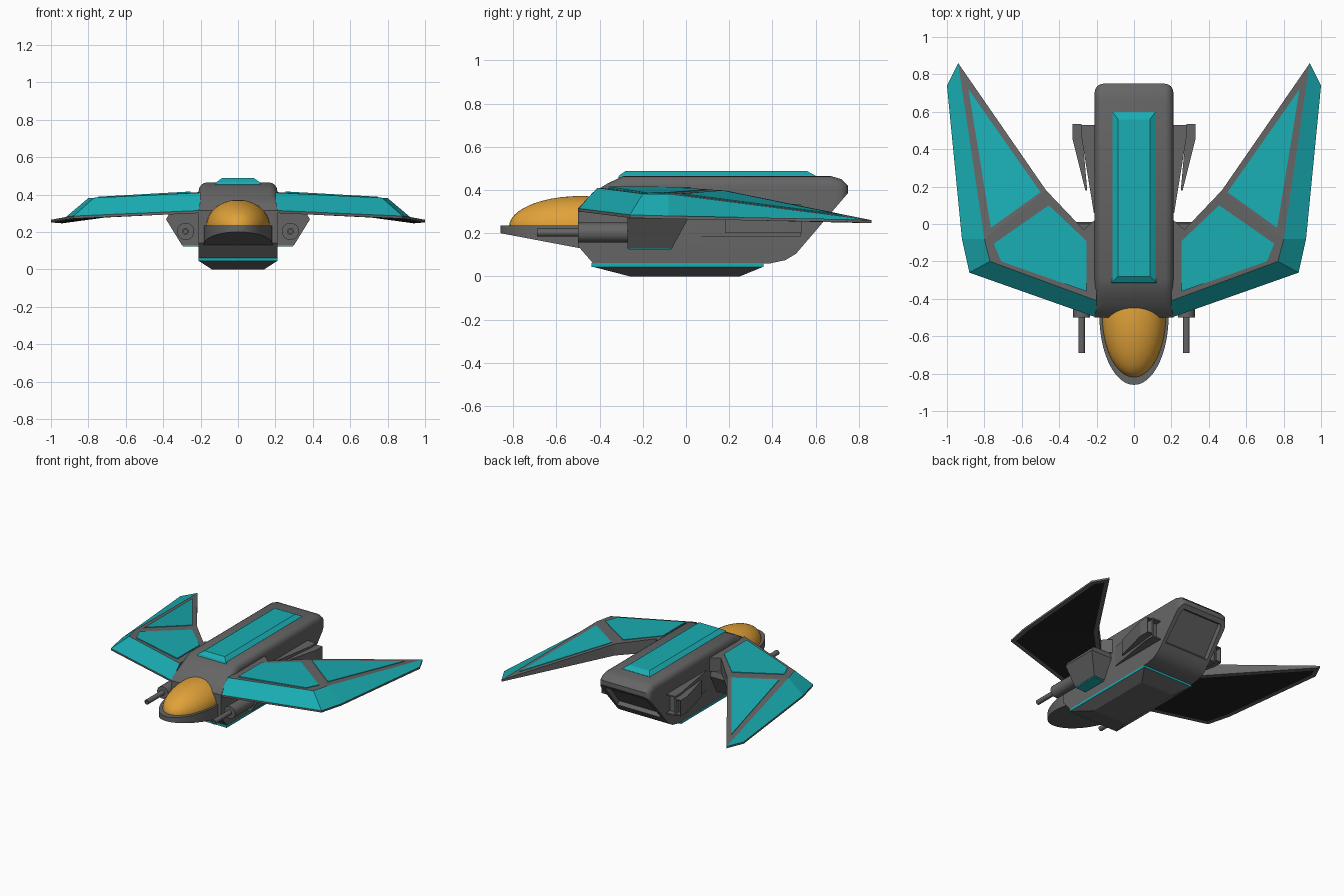
import bpy, bmesh, math
from mathutils import Vector, Matrix
from mathutils.geometry import normal as face_normal

if "Cube" in bpy.data.objects:
    bpy.data.objects.remove(bpy.data.objects["Cube"])


def material(name, color):
    m = bpy.data.materials.new(name)
    m.diffuse_color = (*color, 1)
    m.use_nodes = True
    m.node_tree.nodes["Principled BSDF"].inputs["Base Color"].default_value = m.diffuse_color
    return m


TEAL = material("teal", (0.01, 0.42, 0.45))
AMBER = material("amber", (0.75, 0.36, 0.04))
DARK = material("dark", (0.015, 0.015, 0.015))
GREY = material("grey", (0.13, 0.13, 0.13))


def finish(name, bm, mats=(GREY,), mirror=False, smooth=False):
    bmesh.ops.recalc_face_normals(bm, faces=bm.faces)
    me = bpy.data.meshes.new(name)
    bm.to_mesh(me)
    bm.free()
    ob = bpy.data.objects.new(name, me)
    bpy.context.collection.objects.link(ob)
    for m in mats:
        me.materials.append(m)
    if mirror:
        ob.modifiers.new("mirror", "MIRROR")
    if smooth:
        bpy.ops.object.select_all(action="DESELECT")
        ob.select_set(True)
        bpy.context.view_layer.objects.active = ob
        bpy.ops.object.shade_smooth_by_angle(angle=math.radians(35))
    return ob


def loft(loops):
    """Skin equal-length closed loops and cap both ends."""
    bm = bmesh.new()
    rows = [[bm.verts.new(p) for p in loop] for loop in loops]
    for a, b in zip(rows, rows[1:]):
        for i in range(len(a)):
            j = (i + 1) % len(a)
            bm.faces.new((a[i], a[j], b[j], b[i]))
    bm.faces.new(rows[0])
    bm.faces.new(rows[-1])
    bmesh.ops.recalc_face_normals(bm, faces=bm.faces)
    return bm


def rect(x, y0, y1, z, x0=None):
    x0 = -x if x0 is None else x0
    return [(x0, y0, z), (x, y0, z), (x, y1, z), (x0, y1, z)]


# hull: side profile, rounded upper edges, recessed sloping rear
side = [(-.5, .14), (-.5, .315), (-.43, .39), (-.36, .432), (-.29, .465), (.67, .465),
        (.72, .45), (.75, .42), (.75, .385), (.54, .14), (.51, .105), (.46, .075), (.39, .06), (-.43, .06)]
bm = loft([[(x, y, z) for y, z in side] for x in (-.21, .21)])
edges = [e for e in bm.edges if all(v.co.z > .38 for v in e.verts)
         and abs(e.verts[0].co.x - e.verts[1].co.x) < .01]
bmesh.ops.bevel(bm, geom=edges, offset=.045, segments=4, profile=.5, affect="EDGES")
bm.normal_update()
rear = max((f for f in bm.faces if f.normal.y > .5), key=lambda f: f.calc_area())
bmesh.ops.inset_individual(bm, faces=[rear], thickness=.035, depth=0)
bmesh.ops.inset_individual(bm, faces=[rear], thickness=.008, depth=-.03)
finish("hull", bm, smooth=True)

# raised spine panel and belly keel
finish("spine_panel", loft([rect(.12, -.315, .6, .455), rect(.115, -.31, .6, .467),
                            rect(.085, -.28, .56, .488)]), [TEAL])
finish("belly_stripe", loft([rect(.211, -.437, .36, .044), rect(.211, -.437, .36, .061)]), [TEAL])
finish("belly_keel", loft([rect(.14, -.26, .25, 0), rect(.21, -.435, .36, .045)]))

# nose tray: half ellipse with a sloping underside
arc = [(-.185 * math.cos(t), -.49 - .37 * math.sin(t))
       for t in (math.pi * i / 32 for i in range(33))]
tray = [[(x, y, .2 - .07 * (y + .86) / .37) for x, y in arc],
        [(x, y, .235) for x, y in arc]]
finish("nose_tray", loft(tray), smooth=True)

# canopy dome
bm = bmesh.new()
bmesh.ops.create_uvsphere(bm, u_segments=40, v_segments=24, radius=1,
                          matrix=Matrix.Translation((0, -.49, .23)) @ Matrix.Diagonal((.17, .33, .142, 1)))
bmesh.ops.bisect_plane(bm, geom=bm.verts[:] + bm.edges[:] + bm.faces[:],
                       plane_co=(0, 0, .225), plane_no=(0, 0, 1), clear_inner=True)
finish("canopy", bm, [AMBER], smooth=True)

# wings: 0-4 outer rim, 5-7 ridge, 8-10 trailing edge, 11-18 underside
outer = [(.2, -.5, .315), (.88, -.26, .285), (.92, -.08, .28), (1, .74, .265), (.94, .86, .26)]
ridge = [(.2, -.41, .41), (.77, -.2, .3825), (.8, -.08, .381)]
trail = [(.47, .18, .398), (.27, -.03, .41), (.2, .03, .413)]
under = [(x, y, z - .014) for x, y, z in outer] + [(x, y, .31) for x, y, z in trail]
pts = outer + ridge + trail + under
teal = [(0, 1, 6, 5), (1, 2, 7, 6), (2, 3, 4, 7)]
grey = [(7, 4, 8), (5, 6, 7, 8, 9, 10), (4, 8, 16, 15), (8, 9, 17, 16), (9, 10, 18, 17),
        (0, 5, 10, 18, 11)] + [(i, i + 1, i + 12, i + 11) for i in range(4)]
black = [(11, 12, 13, 16, 17, 18), (13, 14, 15, 16)]
bm = bmesh.new()
vs = [bm.verts.new(p) for p in pts]
for slot, group in enumerate((grey, teal, black)):
    for f in group:
        bm.faces.new([vs[i] for i in f]).material_index = slot
bmesh.ops.recalc_face_normals(bm, faces=bm.faces)
base = [f for f in bm.faces if f.material_index == 2]
for f in bmesh.ops.inset_region(bm, faces=base, thickness=.03, use_even_offset=True)["faces"]:
    f.material_index = 0
finish("wings", bm, [GREY, TEAL, DARK], mirror=True)


# teal wing panels laid on the wing planes
def wing_panel(name, outline, plane):
    a, b, c = (Vector(p) for p in plane)
    n = face_normal(a, b, c)
    height = lambda x, y: a.z - (n.x * (x - a.x) + n.y * (y - a.y)) / n.z
    finish(name, loft([[(x, y, height(x, y) + d) for x, y in outline] for d in (-.004, .004)]),
           [TEAL], mirror=True)


wing_panel("outer_wing_panels", [(.885, .72), (.5, .17), (.765, -.02)], (ridge[2], outer[4], trail[0]))
wing_panel("inner_wing_panels", [(.75, -.105), (.455, .1), (.255, -.09), (.255, -.36), (.71, -.2)],
           (ridge[2], trail[0], trail[1]))

# gun pods under the wings, with a teal base strip
finish("gun_pods", loft([rect(.3, -.27, -.065, .13, .2), rect(.385, -.27, .01, .268, .2),
                         rect(.36, -.27, .0, .31, .2)]), mirror=True)
finish("pod_strips", loft([rect(.295, -.265, -.07, .123, .2), rect(.298, -.265, -.068, .131, .2)]),
       [TEAL], mirror=True)

# gun barrels: turned profile along y, hollow muzzle
turned = [(-.25, .046), (-.5, .046), (-.5, .018), (-.69, .018), (-.69, .01), (-.65, .01)]
rings = [[(.28 + r * math.cos(t), y, .203 + r * math.sin(t))
          for t in (math.tau * i / 20 for i in range(20))] for y, r in turned]
finish("gun_barrels", loft(rings), mirror=True, smooth=True)


# rear side thrusters: inner and outer wedge with a slotted rear face
def wedge(name, outline, z0, z1, slot):
    bm = loft([[(x, y, z) for x, y in outline] for z in (z0, z1)])
    bm.normal_update()
    back = max(bm.faces, key=lambda f: f.normal.y)
    bmesh.ops.inset_individual(bm, faces=[back], thickness=slot, depth=0)
    bmesh.ops.inset_individual(bm, faces=[back], thickness=.001, depth=-.04)
    finish(name, bm, mirror=True)


wedge("thruster_bases", [(.2, .06), (.215, .06), (.28, .46), (.28, .53), (.2, .53)], .185, .335, .014)
wedge("thruster_vanes", [(.25, .18), (.26, .18), (.33, .46), (.33, .535), (.282, .535)], .2, .32, .01)
